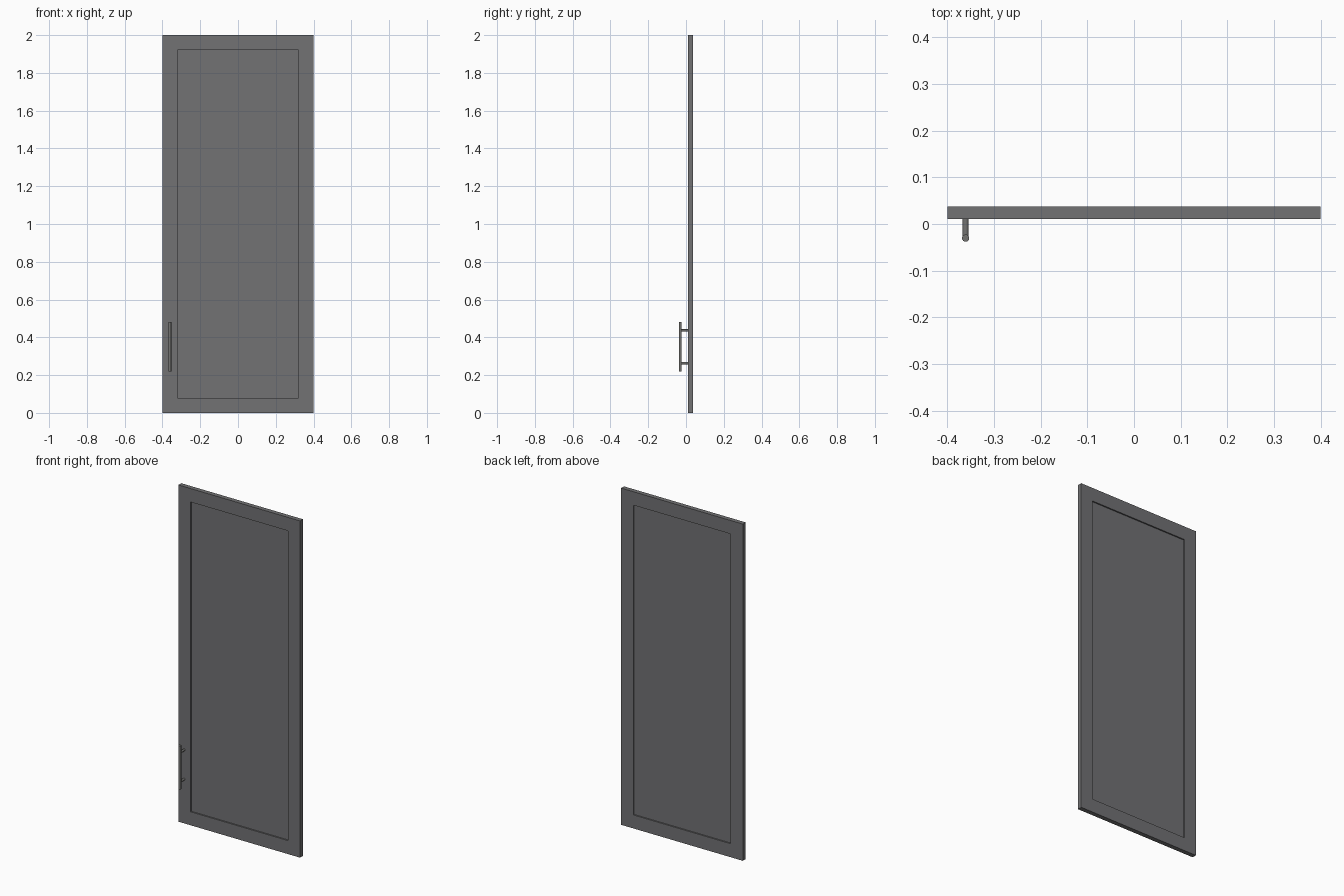
import bpy, bmesh, math
from mathutils import Vector

if "Cube" in bpy.data.objects:
    bpy.data.objects.remove(bpy.data.objects["Cube"])

W, H = 0.8, 2.0                  # door size
Y_FRONT, Y_BACK = 0.011, 0.038   # door thickness range
BORDER, RECESS = 0.08, 0.008     # frame width and panel depth
HANDLE_X, BAR_Y, BAR_R = -0.361, -0.0303, 0.0077


def material(name, rgb):
    m = bpy.data.materials.new(name)
    m.diffuse_color = (*rgb, 1.0)
    m.use_nodes = True
    m.node_tree.nodes["Principled BSDF"].inputs["Base Color"].default_value = m.diffuse_color
    return m


door_grey = material("door grey", (0.168, 0.168, 0.174))
handle_grey = material("handle grey", (0.172, 0.172, 0.165))


def rod(name, start, end, radius):
    """Smooth capped cylinder between two points."""
    start, end = Vector(start), Vector(end)
    axis = end - start
    bpy.ops.mesh.primitive_cylinder_add(
        vertices=24, radius=radius, depth=axis.length,
        location=(start + end) / 2,
        rotation=axis.to_track_quat('Z', 'Y').to_euler())
    ob = bpy.context.object
    ob.name = name
    ob.data.materials.append(handle_grey)
    bpy.ops.object.shade_smooth_by_angle(angle=math.radians(40))
    return ob


# Door slab with a sunken panel on the front and the back
bpy.ops.mesh.primitive_cube_add(size=1, location=(0, 0, 0))
door = bpy.context.object
door.name = "door"
bm = bmesh.new()
bmesh.ops.create_cube(bm, size=1)
bmesh.ops.scale(bm, vec=(W, Y_BACK - Y_FRONT, H), verts=bm.verts)
bmesh.ops.translate(bm, vec=(0, (Y_FRONT + Y_BACK) / 2, H / 2), verts=bm.verts)
bm.normal_update()
for face in [f for f in bm.faces if abs(f.normal.y) > 0.9]:
    inward = -face.normal.copy()
    # frame border
    bmesh.ops.inset_region(bm, faces=[face], thickness=BORDER, use_even_offset=True)
    # step down to the panel with upright walls
    bmesh.ops.inset_region(bm, faces=[face], thickness=0.0)
    bmesh.ops.translate(bm, vec=inward * RECESS, verts=face.verts)
bmesh.ops.recalc_face_normals(bm, faces=bm.faces)
bm.to_mesh(door.data)
bm.free()
door.data.materials.append(door_grey)

# Bar handle on two posts
rod("handle_bar", (HANDLE_X, BAR_Y, 0.22), (HANDLE_X, BAR_Y, 0.48), BAR_R)
for label, z in (("lower", 0.263), ("upper", 0.437)):
    rod("handle_post_" + label, (HANDLE_X, BAR_Y, z),
        (HANDLE_X, Y_FRONT + 0.002, z), 0.0064)
